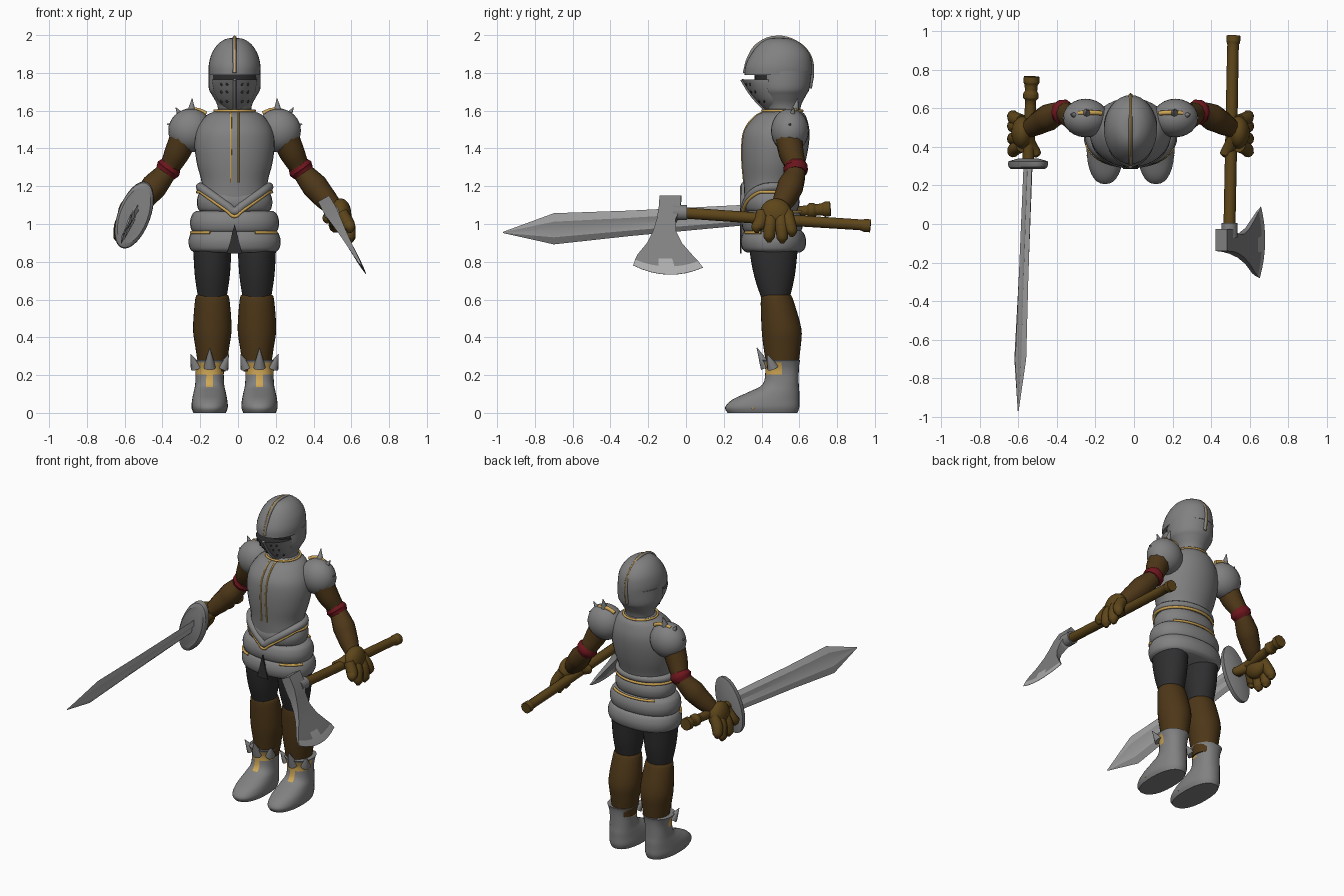
import bpy, bmesh
from math import sin, cos, pi, radians
from mathutils import Vector

if "Cube" in bpy.data.objects:
    bpy.data.objects.remove(bpy.data.objects["Cube"])

CX = -0.018  # the figure's own mirror plane


def material(name, rgb):
    m = bpy.data.materials.new(name)
    m.use_nodes = True
    m.diffuse_color = (*rgb, 1)
    m.node_tree.nodes["Principled BSDF"].inputs["Base Color"].default_value = (*rgb, 1)
    return m


GREY = material("armour grey", (0.22, 0.22, 0.22))
STEEL = material("bright steel", (0.42, 0.42, 0.42))
GOLD = material("gold trim", (0.62, 0.38, 0.09))
LEATHER = material("dark leather", (0.075, 0.038, 0.009))
WOOD = material("brown wood and gloves", (0.11, 0.06, 0.01))
CLOTH = material("black cloth", (0.028, 0.028, 0.03))
RED = material("red band", (0.15, 0.008, 0.012))


def finish(ob, name, mats, angle=40):
    ob.name = name
    for m in mats:
        ob.data.materials.append(m)
    bpy.ops.object.select_all(action='DESELECT')
    ob.select_set(True)
    bpy.context.view_layer.objects.active = ob
    if ob.type == 'CURVE':
        bpy.ops.object.convert(target='MESH')
    bpy.ops.object.shade_smooth_by_angle(angle=radians(angle))
    return bpy.context.view_layer.objects.active


def skin(name, rings, mats, rule=None, angle=40):
    """Bridge equal rings of points and cap both ends; rule picks the material from a face centre."""
    bm = bmesh.new()
    vs = [[bm.verts.new(p) for p in ring] for ring in rings]
    n = len(vs[0])
    for a, b in zip(vs, vs[1:]):
        for i in range(n):
            bm.faces.new((a[i], a[(i + 1) % n], b[(i + 1) % n], b[i]))
    bm.faces.new(vs[0])
    bm.faces.new(vs[-1])
    bmesh.ops.recalc_face_normals(bm, faces=bm.faces)
    if rule:
        for f in bm.faces:
            f.material_index = rule(f.calc_center_median())
    me = bpy.data.meshes.new(name)
    bm.to_mesh(me)
    bm.free()
    ob = bpy.data.objects.new(name, me)
    bpy.context.collection.objects.link(ob)
    return finish(ob, name, mats, angle)


def smooth_rows(rows, steps=4):
    """Catmull-Rom interpolation between profile rows."""
    p = [Vector(r) for r in rows]
    p = [p[0]] + p + [p[-1]]
    out = []
    for a, b, c, d in zip(p, p[1:], p[2:], p[3:]):
        for k in range(steps):
            t = k / steps
            out.append(b + (c - a) * t / 2 + (2 * a - 5 * b + 4 * c - d) * t * t / 2
                       + (3 * b - a - 3 * c + d) * t ** 3 / 2)
    return out + [p[-1]]


def oval(cx, z, y0, y1, rx, n=2, a0=0, a1=360, count=32):
    pts = []
    for i in range(count):
        a = radians(a0 + (a1 - a0) * i / count)
        s, c = sin(a), cos(a)
        s, c = (abs(v) ** (2 / n) * (1 if v > 0 else -1) for v in (s, c))
        pts.append(Vector((cx + rx * s, (y0 + y1) / 2 - (y1 - y0) / 2 * c, z)))
    return pts


def loft(name, rows, mats, cx=CX, n=2, rule=None):
    """Rows are height, front, back, half width."""
    return skin(name, [oval(cx, *r, n=n) for r in smooth_rows(rows)], mats, rule)


def limb(name, pts, mat, closed=False):
    """Round tube through points of x, y, z, radius."""
    cu = bpy.data.curves.new(name, 'CURVE')
    cu.dimensions = '3D'
    cu.bevel_depth, cu.bevel_resolution, cu.resolution_u = 1, 3, 4
    cu.use_fill_caps = True
    sp = cu.splines.new('BEZIER')
    sp.bezier_points.add(len(pts) - 1)
    for bp, p in zip(sp.bezier_points, pts):
        bp.co, bp.radius = p[:3], p[3]
        bp.handle_left_type = bp.handle_right_type = 'AUTO'
    sp.use_cyclic_u = closed
    ob = bpy.data.objects.new(name, cu)
    bpy.context.collection.objects.link(ob)
    return finish(ob, name, [mat])


def ball(name, loc, size, mat):
    bpy.ops.mesh.primitive_uv_sphere_add(segments=24, ring_count=16, location=loc)
    bpy.context.object.scale = size
    return finish(bpy.context.object, name, [mat])


# Helmet: lower head with dark eye opening, dome, visor and crest
loft("helmet_lower", [(1.57, .44, .60, .085), (1.63, .42, .61, .092), (1.68, .39, .635, .118),
     (1.72, .37, .655, .137), (1.81, .36, .665, .137)], [GREY, CLOTH],
     rule=lambda c: int(c.z > 1.69 and c.y < .44))
loft("helmet_dome", [(1.79, .31, .668, .136), (1.84, .315, .668, .137), (1.9, .345, .655, .122),
     (1.95, .385, .615, .09), (1.978, .43, .56, .05), (1.985, .48, .50, .01)], [GREY])
visor = [(1.605, .42, .54, .05), (1.65, .375, .55, .088), (1.70, .335, .55, .108),
         (1.74, .31, .55, .118), (1.765, .295, .55, .12)]
loft("visor", visor, [GREY, CLOTH], n=1.8, rule=lambda c: int(c.z > 1.764))
limb("visor_ridge", [(CX, r[1], r[0], .009) for r in visor], GREY)
for z, y0, y1, rx in visor[1:4]:
    for o in (-.07, -.04, .04, .07):
        y = (y0 + y1) / 2 - (y1 - y0) / 2 * (1 - (abs(o) / rx) ** 1.8) ** (1 / 1.8)
        ball("visor_hole", (CX + o, y, z), (.007, .004, .009), CLOTH)
crest = [(.312, 1.80), (.335, 1.88), (.385, 1.95), (.48, 1.985), (.58, 1.96), (.645, 1.9),
         (.667, 1.82), (.655, 1.72)]
limb("crest", [(CX, y, z, .011) for y, z in crest], GREY)
limb("crest_trim", [(CX, .49 + (y - .49) * 1.04, 1.8 + (z - 1.8) * 1.04, .005) for y, z in crest], GOLD)

# Breastplate with gold seams and collar
chest = [(1.62, .44, .60, .07), (1.595, .41, .615, .11), (1.57, .365, .635, .155), (1.5, .31, .653, .2),
         (1.42, .295, .65, .212), (1.32, .296, .63, .2), (1.22, .305, .6, .175), (1.13, .31, .58, .178)]
loft("breastplate", chest, [GREY])
for s in (-1, 1):
    limb("chest_seam", [(CX + s * .02, r[1] + .002, r[0], .005) for r in chest[1:-1]], GOLD)
limb("collar_trim", [(*p, .007) for p in oval(CX, 1.6, .405, .615, .106)], GOLD, True)

# Stacked skirt plates with a dark slit at the front
for z0, z1, y0, y1, rx in ((1.06, 1.18, .305, .6, .2), (.95, 1.07, .295, .62, .236), (.85, .97, .29, .636, .244)):
    h = z1 - z0
    loft("skirt_plate", [(z0, y0 + .03, y1 - .03, rx - .03), (z0 + h * .15, y0 + .008, y1 - .008, rx - .008),
         (z0 + h * .5, y0, y1, rx), (z0 + h * .85, y0 + .012, y1 - .012, rx - .012),
         (z1, y0 + .035, y1 - .035, rx - .035)], [GREY], n=2.2)
skin("skirt_slit", [[(CX, y, 1.0), (CX + .04, y, .845), (CX - .04, y, .845)] for y in (.286, .295)], [CLOTH])

# Belt dipping to a point in front, edged with gold
for name, mat, r, dz, grow in (("belt", GREY, .024, .026, 0), ("belt_trim", GOLD, .009, 0, .014)):
    pts = oval(CX, 1.17 + dz, .312 - grow, .585 + grow, .182 + grow)
    for p in pts:
        if p.y < .45:
            p.z -= .13 * max(0, 1 - abs(p.x - CX) / .182)
    limb(name, [(*p, r) for p in pts], mat, True)
limb("back_trim", [(*p, .008) for p in oval(CX, 1.065, .31, .608, .218, a0=130, a1=230, count=12)], GOLD)
for a in (25, -75):
    limb("skirt_trim", [(*p, .008) for p in oval(CX, .955, .302, .62, .236, 2.2, a, a + 50, 8)], GOLD)

for s in (-1, 1):
    side = "left" if s > 0 else "right"

    def mx(pts):
        return [(CX + s * p[0], *p[1:]) for p in pts]

    # Legs and boots
    loft(side + "_thigh", [(.92, .34, .6, .1), (.85, .338, .59, .1), (.72, .362, .575, .092), (.59, .405, .545, .072)],
         [CLOTH], CX + s * .118)
    loft(side + "_boot", [(.625, .41, .55, .075), (.605, .396, .565, .09), (.45, .4, .61, .102),
         (.35, .41, .607, .09), (.22, .43, .59, .07)], [LEATHER], CX + s * .118)

    # Armoured shoe with gold collar and instep strip
    fx = CX + s * .132
    loft(side + "_shoe", [(0, .22, .59, .086), (.03, .207, .6, .096), (.07, .245, .6, .093), (.11, .33, .6, .085),
         (.15, .405, .597, .077), (.22, .42, .597, .075), (.26, .412, .6, .085), (.28, .404, .605, .094)],
         [GREY, GOLD], fx, 2.3,
         lambda c: int(c.y < .5 and (.21 < c.z < .265 or (.14 < c.z < .22 and abs(c.x - fx) < .025))))
    limb(side + "_toe_trim", [(fx + .09 * cos(a), .355, .02 + .083 * sin(a), .006)
         for a in [pi * k / 8 for k in range(9)]], GOLD)
    for o, y, tip_o, tip_y, tip_z in ((0, .425, 0, .375, .345), (.07, .46, .1, .43, .31), (-.07, .46, -.1, .43, .31)):
        limb(side + "_shoe_point", [(fx + o, y, .24, .032), (fx + tip_o, tip_y, tip_z, .002)], GREY)

    # Spiked shoulder plate
    ball(side + "_shoulder", (CX + s * .233, .55, 1.495), (.118, .1, .115), GREY)
    limb(side + "_shoulder_trim", mx([(.15, .575, 1.585, .012), (.19, .578, 1.602, .012), (.23, .578, 1.604, .012),
         (.27, .575, 1.595, .01)]), GOLD)
    root = Vector((.233, .55, 1.495))
    for tip in ((.225, .592, 1.665), (.312, .57, 1.617), (.358, .55, 1.53)):
        base = root.lerp(Vector(tip), .6)
        limb(side + "_shoulder_spike", mx([(*base, .022), (*tip, .002)]), GREY)

    # Arm and red band
    limb(side + "_arm", mx([(.26, .54, 1.48, .075), (.303, .557, 1.38, .068), (.352, .58, 1.29, .052),
         (.425, .553, 1.2, .07), (.485, .52, 1.13, .06), (.535, .49, 1.08, .045)]), LEATHER)
    limb(side + "_arm_band", mx([(.335, .575, 1.315, .057), (.35, .58, 1.293, .068), (.367, .58, 1.27, .058)]), RED)
    ball(side + "_band_knot", (CX + s * .36, .62, 1.29), (.025, .022, .028), RED)

    # Gloved hand
    ball(side + "_palm", (CX + s * .562, .475, 1.05), (.056, .085, .085), WOOD)
    for y, z in ((.375, .965), (.44, .915), (.51, .91), (.56, .945)):
        my = .475 + (y - .475) * .7
        limb(side + "_finger", mx([(.565, my, 1.06, .034), (.60, (my + y) / 2, 1.0, .036), (.61, y, z + .015, .031),
             (.608, y, z - .012, .01)]), WOOD)
    limb(side + "_thumb", mx([(.545, .45, 1.07, .036), (.515, .40, 1.04, .034), (.49, .36, 1.03, .028),
         (.487, .347, 1.028, .008)]), WOOD)


# Sword: local y along the blade, w across it
def on_sword(y, w=0, t=0):
    return Vector((-.562 + .04 * y + .35 * w + .937 * t, y, 1.025 + .072 * y + .937 * w - .35 * t))


blade = [(.3, .058, .014), (-.3, .072, .013), (-.7, .088, .011), (-.97, .003, .002)]
skin("sword_blade", [[on_sword(y, w * k, t * j) for k, j in
     ((1, 0), (.5, 1), (0, .6), (-.5, 1), (-1, 0), (-.5, -1), (0, -.6), (.5, -1))] for y, w, t in blade],
     [STEEL], angle=15)
skin("sword_guard", [[on_sword(y, .186 * k * cos(a), .086 * k * sin(a)) for a in [2 * pi * i / 32 for i in range(32)]]
     for y, k in ((.285, .85), (.295, .97), (.305, 1), (.325, 1), (.34, .5))], [GREY], angle=30)
limb("sword_grip", [(*on_sword(y), r) for y, r in ((.33, .03), (.5, .03), (.64, .028), (.655, .04), (.675, .04),
     (.69, .032), (.72, .034), (.735, .042), (.765, .04))], WOOD)

# Axe: shaft, collar and flaring head
limb("axe_shaft", [(.495, -.03, 1.06, .031), (.505, .47, 1.025, .031), (.514, .93, .995, .03), (.515, .945, .993, .036),
     (.516, .977, .99, .036)], WOOD)
limb("axe_collar", [(.495, -.07, 1.062, .042), (.495, .005, 1.06, .042)], GREY)
down, across = Vector((.49, 0, -.87)), Vector((.87, 0, .49))
head = [(-.08, -.14, -.025, .034), (0, -.145, -.03, .036), (.06, -.155, -.055, .028), (.13, -.175, -.052, .02),
        (.2, -.208, -.02, .014), (.27, -.255, .035, .01), (.305, -.27, .065, .007), (.34, -.28, .09, .001)]
rings = []
for v, y0, y1, t in head:
    ring = []
    for j in (1, -1):
        for k in range(9):
            f = k / 8 if j > 0 else 1 - k / 8
            # the cutting edge bows outward and its corners sweep up
            bow = .11 * max(0, v - .2) * (1 - (2 * f - 1) ** 2) / .14 - .03 * (1 - f) * max(0, v - .2) / .14
            ring.append(Vector((.492, y0 + (y1 - y0) * f, 1.065)) + down * (v + bow * .45) + across * t * j)
    rings.append(ring)
skin("axe_head", rings, [GREY, STEEL],
     rule=lambda c: int((c - Vector((.492, 0, 1.065))).dot(down) > .312 + .03 * (c.y + .1)), angle=25)
